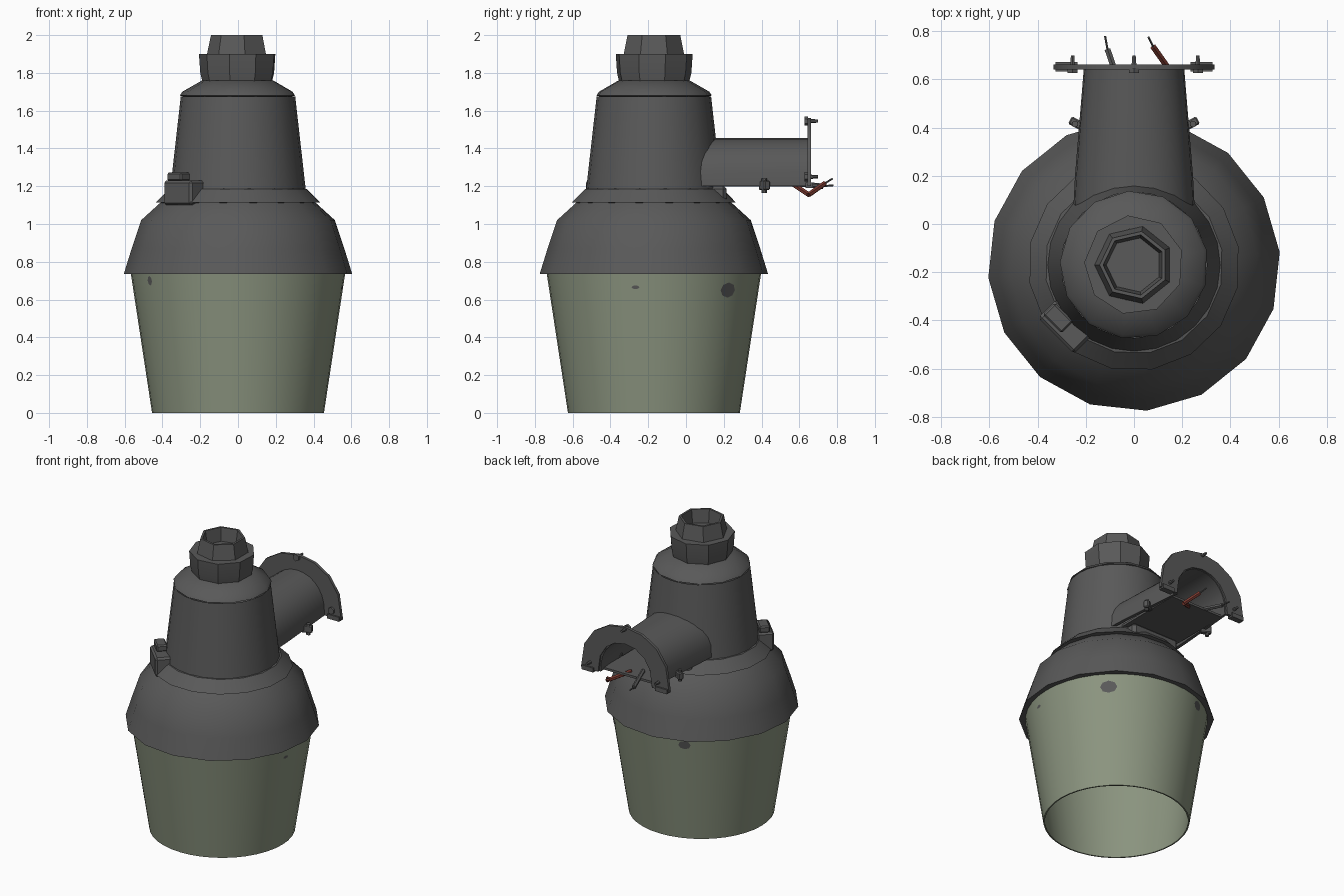
import bpy, bmesh, math
from mathutils import Vector, Matrix

if "Cube" in bpy.data.objects:
    bpy.data.objects.remove(bpy.data.objects["Cube"])

AXIS_Y = -0.17


def material(name, rgb):
    m = bpy.data.materials.new(name)
    m.diffuse_color = (*rgb, 1)
    m.use_nodes = True
    m.node_tree.nodes["Principled BSDF"].inputs["Base Color"].default_value = m.diffuse_color
    return m


GREY = material("dark grey metal", (0.10, 0.10, 0.10))
GLASS = material("green glass", (0.26, 0.30, 0.215))
RED = material("red wire", (0.19, 0.04, 0.028))


def finish(name, bm, mat, angle=35, recalc=True):
    if recalc:
        bmesh.ops.recalc_face_normals(bm, faces=bm.faces)
    me = bpy.data.meshes.new(name)
    bm.to_mesh(me)
    bm.free()
    me.materials.append(mat)
    for p in me.polygons:
        p.use_smooth = True
    me.set_sharp_from_angle(angle=math.radians(angle))
    ob = bpy.data.objects.new(name, me)
    bpy.context.collection.objects.link(ob)
    return ob


def lathe(name, profile, sides, mat, phase=0.0, closed=False, angle=35):
    """Spin (radius, z) points around the lamp axis."""
    bm = bmesh.new()
    rings = []
    for r, z in profile:
        if r == 0:
            rings.append([bm.verts.new((0, AXIS_Y, z))] * sides)
            continue
        rings.append([bm.verts.new((r * math.cos(phase + math.tau * i / sides),
                                    AXIS_Y + r * math.sin(phase + math.tau * i / sides), z))
                      for i in range(sides)])
    if closed:
        rings.append(rings[0])
    for a, b in zip(rings, rings[1:]):
        for i in range(sides):
            j = (i + 1) % sides
            vs = list(dict.fromkeys((a[i], a[j], b[j], b[i])))
            bm.faces.new(vs)
    return finish(name, bm, mat, angle)


def box(name, loc, size, rot_z=0.0, mat=GREY, bevel=0.0):
    bm = bmesh.new()
    m = Matrix.Translation(loc) @ Matrix.Rotation(rot_z, 4, 'Z') @ Matrix.Diagonal((*size, 1))
    bmesh.ops.create_cube(bm, size=1, matrix=m)
    if bevel:
        bmesh.ops.bevel(bm, geom=bm.edges[:], offset=bevel, segments=1, affect='EDGES')
    return finish(name, bm, mat)


def rod(name, a, b, radius, mat=GREY, sides=6, tip=None):
    a, b = Vector(a), Vector(b)
    d = b - a
    bm = bmesh.new()
    m = Matrix.Translation((a + b) / 2) @ d.to_track_quat('Z', 'Y').to_matrix().to_4x4()
    bmesh.ops.create_cone(bm, cap_ends=True, segments=sides, radius1=radius,
                          radius2=radius if tip is None else tip, depth=d.length, matrix=m)
    return finish(name, bm, mat)


def arch(w, h, n, y, z0=1.2):
    return [(w * math.cos(math.pi * i / n), y, z0 + h * math.sin(math.pi * i / n) ** 0.8)
            for i in range(n + 1)]


def loft(sections, close=False):
    bm = bmesh.new()
    rows = [[bm.verts.new(p) for p in s] for s in sections]
    if close:
        rows.append(rows[0])
    for a, b in zip(rows, rows[1:]):
        for i in range(len(a) - 1):
            bm.faces.new((a[i], a[i + 1], b[i + 1], b[i]))
    if close:
        for k in (0, -1):
            bm.faces.new([r[k] for r in rows[:-1]])
    return bm


# Glass bowl, open at the bottom, and the reflector dish hidden above it
lathe("glass_bowl", [(0.455, 0.0), (0.567, 0.735), (0.555, 0.735), (0.446, 0.0)], 40, GLASS,
      closed=True)
lathe("reflector", [(0.548, 0.69), (0.42, 0.90), (0.2, 1.02), (0, 1.02)], 16, GREY)

# Reflector corners showing through the glass: (azimuth, z, half angle, half height)
for az, z0, da, dz in ((45, 0.65, 5.5, 0.04), (114, 0.69, 4, 0.03),
                       (214, 0.70, 2, 0.025), (-10, 0.665, 2.2, 0.01)):
    bm = bmesh.new()
    vs = []
    for k in range(8):
        t = math.tau * k / 8
        z = z0 + dz * math.sin(t)
        a = math.radians(az + da * math.cos(t))
        r = 0.455 + 0.112 * z / 0.735 + 0.002
        vs.append(bm.verts.new((r * math.cos(a), AXIS_Y + r * math.sin(a), z)))
    bm.faces.new(vs)
    finish("glass_spot", bm, GREY, recalc=False)

# Skirt over the glass
lathe("skirt", [(0.565, 0.735), (0.607, 0.735), (0.565, 0.87), (0.515, 1.02), (0.41, 1.115),
                (0.3, 1.12)], 16, GREY, math.radians(-85), angle=40)

# Tapered housing with its collar and shoulder
lathe("collar", [(0.38, 1.11), (0.44, 1.115), (0.37, 1.185), (0.33, 1.19)], 16, GREY,
      math.radians(-80))
lathe("housing", [(0.36, 1.17), (0.303, 1.675)], 24, GREY)
lathe("shoulder", [(0.28, 1.672), (0.308, 1.68), (0.295, 1.70), (0.19, 1.76), (0.1, 1.76)],
      13, GREY, 0.2)

# Stepped, hollow top socket
lathe("top_ring", [(0.185, 1.74), (0.2, 1.80), (0.207, 1.90), (0.15, 1.90)], 9, GREY, 0.3)
lathe("top_socket", [(0.165, 1.895), (0.143, 2.0), (0.128, 2.0), (0.115, 1.91), (0, 1.91)],
      7, GREY, 0.45)

# Light sensor block on the front left of the collar
block_turn = math.radians(-45)
box("sensor_base", (-0.285, -0.425, 1.165), (0.21, 0.11, 0.13), block_turn, bevel=0.012)
box("sensor_cap", (-0.315, -0.39, 1.25), (0.11, 0.07, 0.045), block_turn, bevel=0.008)

# Hollow arched arm with a floor
arm = finish("arm", loft([arch(0.255, 0.255, 14, 0.0), arch(0.245, 0.255, 14, 0.2),
                          arch(0.208, 0.255, 14, 0.65), arch(0.193, 0.24, 14, 0.65),
                          arch(0.235, 0.24, 14, 0.0)], close=True), GREY)
box("arm_floor", (0, 0.345, 1.205), (0.40, 0.53, 0.015))
box("arm_foot", (0, 0.15, 1.16), (0.36, 0.13, 0.09), bevel=0.02)

# Arched end flange
finish("flange", loft([arch(0.335, 0.36, 8, 0.642), arch(0.335, 0.36, 8, 0.662),
                       arch(0.205, 0.245, 8, 0.662), arch(0.205, 0.245, 8, 0.642)],
                      close=True), GREY)

# Flange bolts and side lugs
for x, z in ((-0.255, 1.25), (0, 1.545), (0.265, 1.25)):
    rod("flange_bolt", (x, 0.63, z), (x, 0.70, z), 0.014, tip=0.008)
    rod("bolt_head", (x, 0.627, z), (x, 0.645, z), 0.024)
for s in (-1, 1):
    box("side_lug", (0.235 * s, 0.415, 1.205), (0.07, 0.035, 0.05), 0.5 * s, bevel=0.006)
    rod("lug_screw", (0.245 * s, 0.415, 1.165), (0.245 * s, 0.415, 1.24), 0.014)
    box("flange_toe", (0.28 * s, 0.652, 1.205), (0.09, 0.04, 0.03))

# Wires coming out of the arm
path = [(0.02, 0.56, 1.215), (0.14, 0.65, 1.155), (0.08, 0.735, 1.215)]
for a, b in zip(path, path[1:]):
    rod("red_wire", a, b, 0.014, RED)
rod("red_wire_tip", path[-1], (0.06, 0.775, 1.24), 0.005)
rod("black_wire", (-0.04, 0.52, 1.22), (-0.11, 0.725, 1.20), 0.014)
rod("black_wire_tip", (-0.11, 0.725, 1.20), (-0.12, 0.78, 1.205), 0.005)
